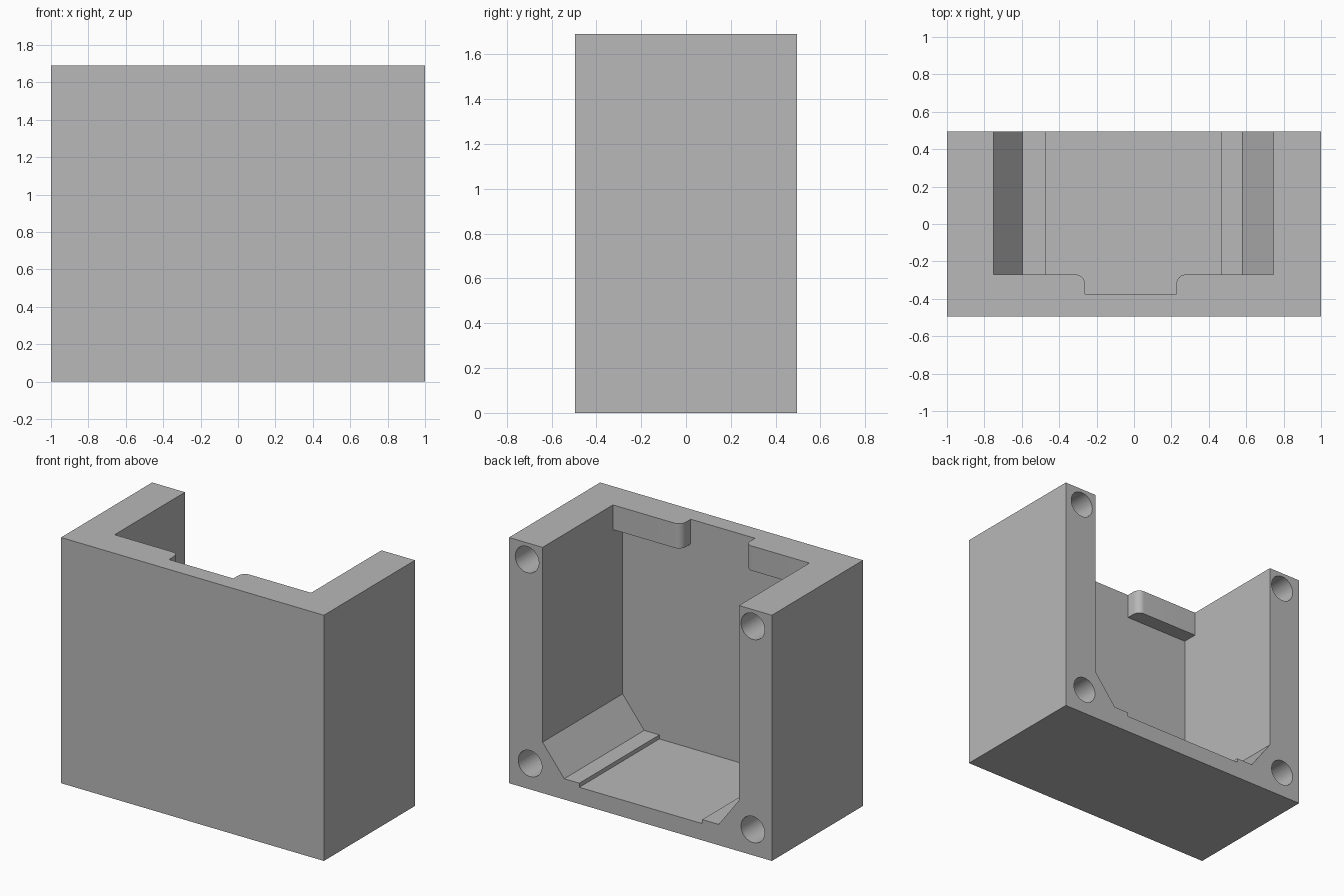
import bpy
import bmesh
import math
from mathutils import Vector

if "Cube" in bpy.data.objects:
    bpy.data.objects.remove(bpy.data.objects["Cube"], do_unlink=True)

HALF_W, HALF_D, HEIGHT = 1.0, 0.495, 1.69
INNER_L, INNER_R = -0.75, 0.745      # inner side walls
BACK_WALL, LEDGE_Y, LEDGE_Z = -0.375, -0.27, 1.52
BEYOND = 0.7                         # cutters run past the open back

grey = bpy.data.materials.new("plain grey")
grey.use_nodes = True
grey.diffuse_color = (0.48, 0.48, 0.48, 1)
grey.node_tree.nodes["Principled BSDF"].inputs["Base Color"].default_value = (0.48, 0.48, 0.48, 1)


def prism(name, points, offset):
    """Closed solid swept from a flat outline along an offset."""
    bm = bmesh.new()
    face = bm.faces.new([bm.verts.new(p) for p in points])
    swept = bmesh.ops.extrude_face_region(bm, geom=[face])["geom"]
    bmesh.ops.translate(bm, vec=Vector(offset),
                        verts=[v for v in swept if isinstance(v, bmesh.types.BMVert)])
    bmesh.ops.recalc_face_normals(bm, faces=bm.faces)
    mesh = bpy.data.meshes.new(name)
    bm.to_mesh(mesh)
    bm.free()
    mesh.materials.append(grey)
    obj = bpy.data.objects.new(name, mesh)
    bpy.context.collection.objects.link(obj)
    return obj


def cut(target, cutter):
    cutter.hide_render = True
    mod = target.modifiers.new("cut", "BOOLEAN")
    mod.operation, mod.solver, mod.object = "DIFFERENCE", "EXACT", cutter
    bpy.context.view_layer.objects.active = target
    bpy.ops.object.modifier_apply(modifier=mod.name)
    bpy.data.objects.remove(cutter, do_unlink=True)


def arc(cx, cy, radius, start, end, steps):
    for i in range(steps + 1):
        a = math.radians(start + (end - start) * i / steps)
        yield cx + radius * math.cos(a), cy + radius * math.sin(a)


# Solid outer block
block = prism("housing",
              [(-HALF_W, -HALF_D, 0), (HALF_W, -HALF_D, 0),
               (HALF_W, HALF_D, 0), (-HALF_W, HALF_D, 0)], (0, 0, HEIGHT))

# Main cavity: chamfered lower corners and a shallow recess in the floor
profile = [(INNER_L, LEDGE_Z), (INNER_L, 0.35), (-0.595, 0.143), (-0.47, 0.143),
           (-0.47, 0.115), (0.465, 0.115), (0.465, 0.143), (0.58, 0.143),
           (INNER_R, 0.35), (INNER_R, LEDGE_Z)]
cut(block, prism("cavity", [(x, BACK_WALL, z) for x, z in profile], (0, BEYOND + 0.5, 0)))

# Top opening: leaves a rounded ledge on each side of a central notch
R, NOTCH_L, NOTCH_R = 0.05, -0.263, 0.227
outline = [(INNER_L, BEYOND), (INNER_L, LEDGE_Y)]
outline += arc(NOTCH_L - R, LEDGE_Y - R, R, 90, 0, 10)
outline += [(NOTCH_L, BACK_WALL), (NOTCH_R, BACK_WALL)]
outline += arc(NOTCH_R + R, LEDGE_Y - R, R, 180, 90, 10)
outline += [(INNER_R, LEDGE_Y), (INNER_R, BEYOND)]
cut(block, prism("top_opening", [(x, y, 1.4) for x, y in outline], (0, 0, 0.5)))

# Blind round holes in the back edge of the pillars
HOLE_R, HOLE_DEPTH = 0.09, 0.5
for x, z in [(0.863, 1.575), (-0.855, 1.575), (0.84, 0.178), (-0.855, 0.178)]:
    ring = list(arc(x, z, HOLE_R, 0, 360, 40))[:-1]
    cut(block, prism("hole", [(px, HALF_D - HOLE_DEPTH, pz) for px, pz in ring],
                     (0, HOLE_DEPTH + 0.1, 0)))

# Smooth round surfaces, sharp edges elsewhere
bpy.ops.object.select_all(action="DESELECT")
block.select_set(True)
bpy.context.view_layer.objects.active = block
bpy.ops.object.shade_smooth_by_angle(angle=math.radians(30))
